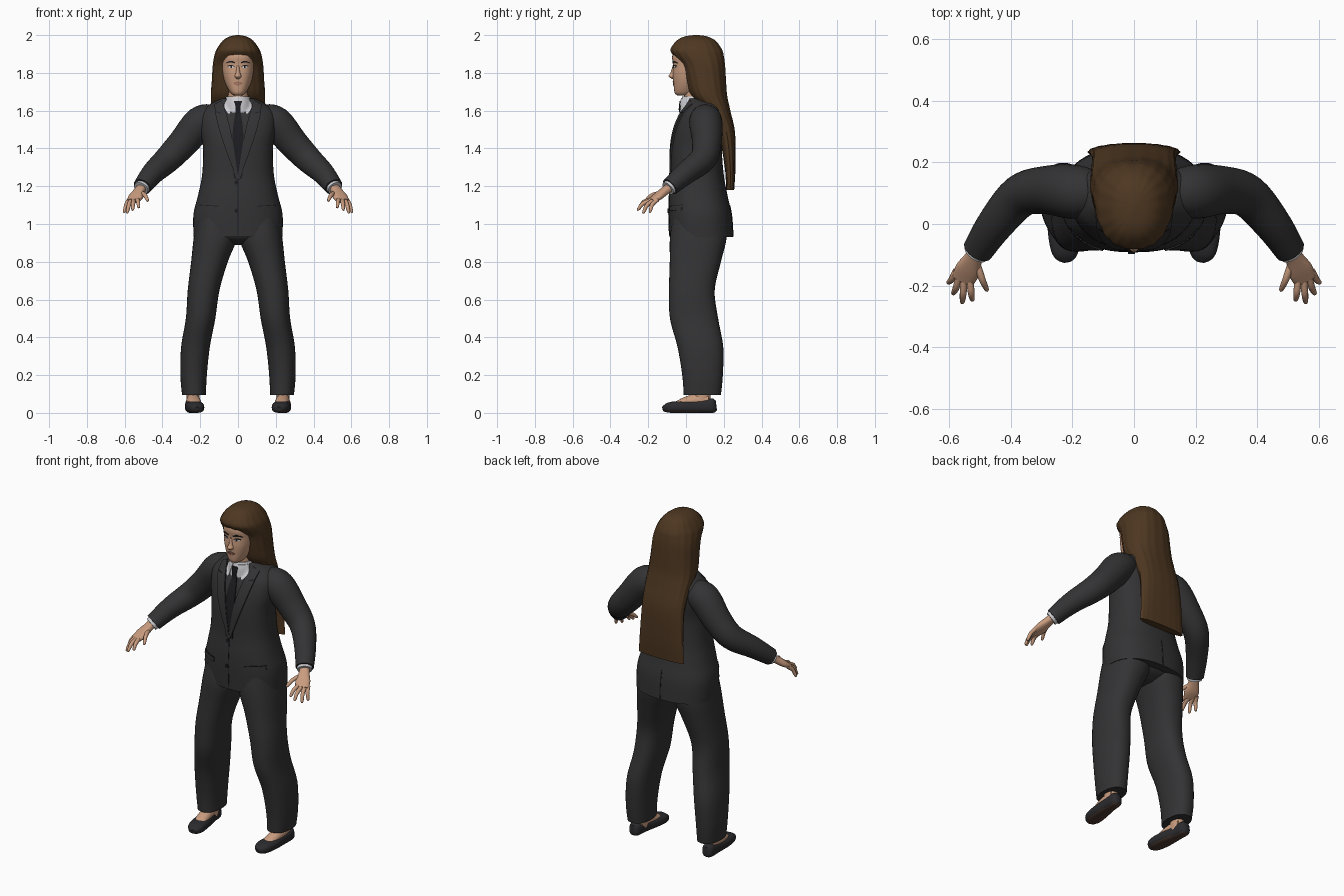
import bpy, bmesh, math
from mathutils import Vector
from mathutils.bvhtree import BVHTree

default_cube = bpy.data.objects.get("Cube")
if default_cube:
    bpy.data.objects.remove(default_cube, do_unlink=True)


def material(name, *rgb):
    mat = bpy.data.materials.new(name)
    mat.use_nodes = True
    mat.diffuse_color = (*rgb, 1)
    mat.node_tree.nodes["Principled BSDF"].inputs["Base Color"].default_value = (*rgb, 1)
    return mat


suit = material("charcoal cloth", .033, .033, .035)
seam = material("dark seam and tie", .012, .012, .015)
skin = material("skin", .58, .33, .21)
hair = material("brown hair", .075, .038, .015)
white = material("white shirt", .62, .62, .65)
leather = material("black leather", .024, .024, .027)
sole = material("brown sole", .07, .04, .028)
lip = material("lips", .38, .17, .12)

parts, solids = [], []


def finish(name, bm, mat):
    bmesh.ops.recalc_face_normals(bm, faces=bm.faces)
    mesh = bpy.data.meshes.new(name)
    bm.to_mesh(mesh)
    bm.free()
    mesh.materials.append(mat)
    obj = bpy.data.objects.new(name, mesh)
    bpy.context.collection.objects.link(obj)
    parts.append(obj)
    return obj


def spline(rings, steps=5):
    """Catmull-Rom interpolation through all ring values."""
    pts = [Vector(r) for r in rings]
    out = []
    for i in range(len(pts) - 1):
        a, b, c, d = pts[max(i - 1, 0)], pts[i], pts[i + 1], pts[min(i + 2, len(pts) - 1)]
        for k in range(steps):
            t = k / steps
            out.append((b * 2 + (c - a) * t + (a * 2 - b * 5 + c * 4 - d) * t ** 2
                        + (b * 3 - a - c * 3 + d) * t ** 3) / 2)
    return out + [pts[-1]]


def loft(name, mat, rings, upright=True, power=2.0, sides=28, ripple=0.0):
    """Skin a run of rounded sections given as x, y, z, half width, half depth."""
    rings = spline(rings)
    centres = [Vector(r[:3]) for r in rings]
    bm = bmesh.new()
    loops = []
    for i, r in enumerate(rings):
        u, v = Vector((1, 0, 0)), Vector((0, 1, 0))
        if not upright:
            along = centres[min(i + 1, len(rings) - 1)] - centres[max(i - 1, 0)]
            u = along.cross(Vector((0, 0, 1))).normalized()
            v = u.cross(along).normalized()
        loop = []
        for k in range(sides):
            a = math.tau * k / sides
            c, s = math.cos(a), math.sin(a)
            grow = 1 + ripple * math.cos(sides * a / 4)
            cu = math.copysign(abs(c) ** (2 / power), c) * r[3] * grow
            cv = math.copysign(abs(s) ** (2 / power), s) * r[4] * grow
            loop.append(bm.verts.new(centres[i] + u * cu + v * cv))
        loops.append(loop)
    for low, high in zip(loops, loops[1:]):
        for k in range(sides):
            n = (k + 1) % sides
            bm.faces.new((low[k], low[n], high[n], high[k]))
    bm.faces.new(loops[0])
    bm.faces.new(loops[-1])
    solids.append(BVHTree.FromBMesh(bm))
    return finish(name, bm, mat)


def band(z, half, front, back, x=0):
    return (x, (front + back) / 2, z, half, (back - front) / 2)


def surface(x, z, face=-1):
    """Outermost y of the body at x, z seen from the front or the back."""
    hits = [b.ray_cast(Vector((x, face * 2, z)), Vector((0, -face, 0)))[0] for b in solids]
    ys = [h.y for h in hits if h]
    return (min(ys) if face < 0 else max(ys)) if ys else 0


def plate(name, mat, edge_a, edge_b, lift=.004, s=1, face=-1, cols=5):
    """Thin panel between two x, z edges, laid on the body."""
    bm = bmesh.new()
    rows = []
    for a, b in zip(spline(edge_a), spline(edge_b)):
        row = []
        for k in range(cols + 1):
            p = a.lerp(b, k / cols)
            y = surface(p.x * s, p.y, face) + face * lift
            row.append(bm.verts.new((p.x * s, y, p.y)))
        rows.append(row)
    for low, high in zip(rows, rows[1:]):
        for k in range(cols):
            bm.faces.new((low[k], low[k + 1], high[k + 1], high[k]))
    rim = [e for e in bm.edges if e.is_boundary]
    skirt = bmesh.ops.extrude_edge_only(bm, edges=rim)["geom"]
    for v in skirt:
        if isinstance(v, bmesh.types.BMVert):
            v.co.y -= face * (lift + .001)
    return finish(name, bm, mat)


# Torso, neck and head
loft("jacket", suit, [
    band(.93, .235, -.088, .25), band(1.05, .236, -.092, .242), band(1.15, .212, -.09, .22),
    band(1.26, .19, -.08, .2), band(1.4, .185, -.078, .19), band(1.5, .2, -.062, .2),
    band(1.58, .2, -.032, .2), band(1.63, .155, 0, .19), band(1.665, .085, .005, .15)],
    power=2.4, sides=48)
loft("trouser_seat", suit, [
    band(.89, .06, 0, .13), band(.93, .17, -.07, .2), band(1.02, .22, -.08, .22)], power=2.4)
loft("neck", skin, [band(1.58, .06, -.01, .11), band(1.66, .055, -.012, .105), band(1.75, .055, -.01, .11)])
loft("shirt_collar", white, [
    band(1.59, .08, -.034, .14), band(1.64, .073, -.03, .13), band(1.675, .062, -.02, .12)])
loft("head", skin, [
    band(1.68, .02, -.045, .02), band(1.695, .04, -.06, .06), band(1.74, .066, -.066, .12),
    band(1.79, .081, -.07, .15), band(1.84, .087, -.068, .16), band(1.89, .085, -.073, .16),
    band(1.94, .06, -.05, .13)], power=2.5, sides=40)
loft("nose", skin, [
    band(1.84, .008, -.07, -.04), band(1.8, .013, -.082, -.04), band(1.782, .018, -.092, -.04),
    band(1.768, .01, -.075, -.04)], sides=16)

# Long hair framing the face and falling down the back
loft("long_hair", hair, [
    band(1.18, .15, .212, .255), band(1.3, .143, .205, .262), band(1.48, .135, .17, .26),
    band(1.6, .138, .1, .235), band(1.68, .142, .025, .218), band(1.76, .137, -.005, .212),
    band(1.84, .132, -.028, .207), band(1.89, .124, -.066, .2), band(1.925, .112, -.082, .19),
    band(1.97, .08, -.05, .157), band(1.992, .045, -.01, .115), band(2, .008, .04, .07)],
    power=2.3, sides=72, ripple=.012)

# Tie, front closing line, buttons, lips and rear vent
plate("tie", seam, [(-.022, 1.65), (-.013, 1.605), (-.028, 1.48), (-.022, 1.24)],
      [(.022, 1.65), (.013, 1.605), (.028, 1.48), (.022, 1.24)], .006)
plate("front_closing_line", seam, [(-.002, .94), (-.002, 1.24)], [(.002, .94), (.002, 1.24)], .002)
plate("back_vent", seam, [(-.003, .935), (-.003, 1.1)], [(.003, .935), (.003, 1.1)], .002, face=1)
plate("upper_lip", lip, [(-.025, 1.745), (0, 1.743), (.025, 1.745)],
      [(-.025, 1.747), (0, 1.754), (.025, 1.747)], .003)
plate("lower_lip", lip, [(-.022, 1.742), (0, 1.732), (.022, 1.742)],
      [(-.022, 1.744), (0, 1.742), (.022, 1.744)], .004)
for label, z in (("upper", 1.22), ("lower", 1.07)):
    y = surface(-.008, z)
    loft(label + "_button", seam, [(-.008, y + .003, z, .011, .011), (-.008, y - .006, z, .011, .011)],
         upright=False, sides=16)

for side, s in (("left", 1), ("right", -1)):
    # Face details
    plate(side + "_eye", white, [(.021, 1.829), (.036, 1.825), (.052, 1.83)],
          [(.021, 1.832), (.036, 1.839), (.052, 1.833)], .002, s)
    plate(side + "_iris", seam, [(.031, 1.826), (.041, 1.826)], [(.031, 1.839), (.041, 1.839)], .003, s)
    plate(side + "_eyelash", seam, [(.019, 1.832), (.036, 1.838), (.055, 1.833)],
          [(.019, 1.835), (.036, 1.843), (.056, 1.838)], .003, s)
    plate(side + "_eyebrow", seam, [(.015, 1.85), (.04, 1.855), (.064, 1.85)],
          [(.015, 1.857), (.04, 1.864), (.064, 1.853)], .003, s)

    # Collar point, lapel and pocket flap
    plate(side + "_collar_point", white, [(.014, 1.664), (.03, 1.62), (.044, 1.585)],
          [(.06, 1.664), (.072, 1.62), (.052, 1.585)], .005, s)
    plate(side + "_lapel", suit, [(.085, 1.655), (.058, 1.57), (.03, 1.45), (-.002, 1.24)],
          [(.125, 1.635), (.115, 1.56), (.078, 1.43), (.006, 1.235)], .009, s)
    plate(side + "_lapel_notch", seam, [(.088, 1.585), (.116, 1.592)], [(.088, 1.588), (.116, 1.597)], .01, s)
    plate(side + "_pocket_flap", suit, [(.1, 1.068), (.205, 1.075)], [(.1, 1.092), (.205, 1.099)], .006, s)
    plate(side + "_pocket_seam", seam, [(.1, 1.092), (.205, 1.099)], [(.1, 1.096), (.205, 1.103)], .003, s)

    def limb(name, mat, rings, **options):
        return loft(side + "_" + name, mat, [(r[0] * s, *r[1:]) for r in rings], **options)

    # Sleeve, shirt cuff and hand
    limb("sleeve", suit, [
        (.13, .1, 1.56, .075, .075), (.2, .105, 1.535, .088, .088), (.29, .11, 1.43, .078, .08),
        (.37, .09, 1.345, .07, .072), (.45, 0, 1.27, .06, .06), (.507, -.085, 1.197, .05, .048)],
        upright=False)
    limb("shirt_cuff", white, [(.5, -.075, 1.205, .042, .04), (.514, -.096, 1.188, .041, .038)],
         upright=False)
    limb("palm", skin, [
        (.505, -.08, 1.2, .028, .024), (.522, -.112, 1.175, .03, .022),
        (.54, -.15, 1.145, .041, .02), (.556, -.184, 1.122, .036, .013)], upright=False, power=2.4)
    fingers = (
        ("little_finger", (.577, -.152, 1.128), (.604, -.192, 1.06)),
        ("ring_finger", (.567, -.172, 1.124), (.588, -.228, 1.056)),
        ("middle_finger", (.552, -.183, 1.125), (.558, -.258, 1.072)),
        ("index_finger", (.533, -.182, 1.13), (.525, -.25, 1.085)),
        ("thumb", (.51, -.13, 1.165), (.476, -.218, 1.12)))
    for label, base, tip in fingers:
        base, tip = Vector(base), Vector(tip)
        joint = base.lerp(tip, .5) + Vector((0, -.006, .01))
        limb(label, skin, [(*base, .012, .012), (*joint, .011, .011),
                           (*joint.lerp(tip, .8), .008, .008), (*tip, .003, .003)],
             upright=False, sides=12)

    # Trouser leg
    limb("trouser_leg", suit, [
        band(.095, .063, -.012, .185, .233), band(.2, .07, -.02, .195, .235),
        band(.35, .076, -.045, .197, .225), band(.5, .078, -.085, .17, .198),
        band(.65, .084, -.09, .152, .182), band(.8, .097, -.086, .185, .151),
        band(.93, .115, -.085, .215, .119), band(1.03, .1, -.07, .2, .116)], power=2.3, sides=36)

    # Foot and slip-on shoe
    limb("ankle", skin, [band(.04, .034, .04, .13, .238), band(.15, .035, .04, .13, .236)])
    limb("instep", skin, [
        (.24, .12, .068, .03, .03), (.237, .05, .066, .036, .034),
        (.231, -.01, .054, .036, .027), (.224, -.065, .042, .028, .012)], upright=False)
    shoe = limb("shoe", leather, [
        (.246, .16, .04, .016, .026), (.245, .14, .038, .034, .038), (.241, .07, .034, .039, .034),
        (.233, -.01, .032, .048, .032), (.224, -.08, .029, .046, .029),
        (.219, -.11, .023, .032, .02), (.217, -.122, .02, .014, .012)], upright=False, power=2.7)
    shoe.data.materials.append(sole)
    for poly in shoe.data.polygons:
        poly.material_index = 1 if poly.normal.z < -.75 else 0

# Smooth shading with crisp edges
bpy.ops.object.select_all(action="DESELECT")
for obj in parts:
    obj.select_set(True)
bpy.context.view_layer.objects.active = parts[0]
bpy.ops.object.shade_smooth_by_angle(angle=math.radians(40))
